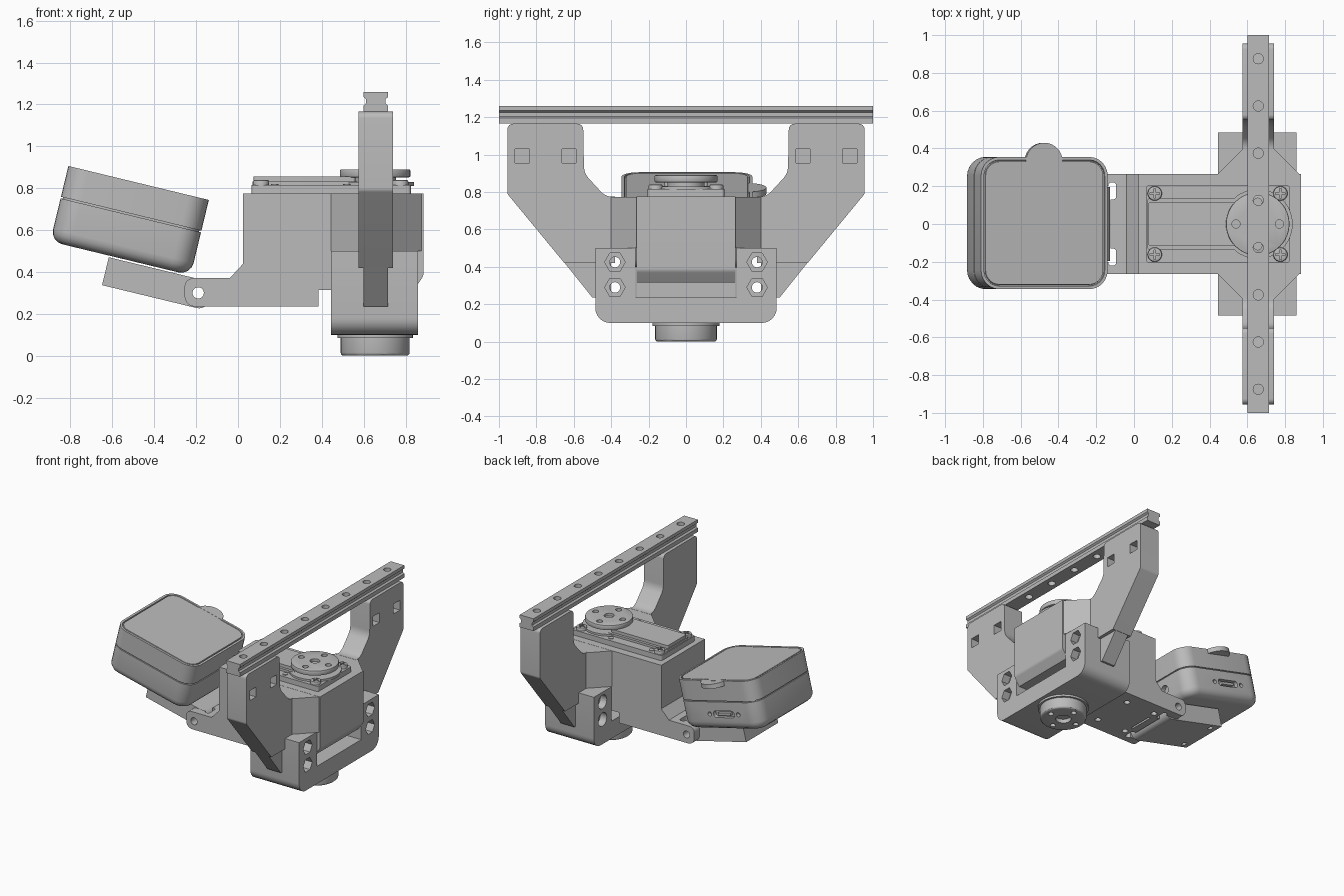
import bpy, bmesh, math
from mathutils import Vector, Matrix

if "Cube" in bpy.data.objects:
    bpy.data.objects.remove(bpy.data.objects["Cube"], do_unlink=True)

grey = bpy.data.materials.new("plain grey")
grey.use_nodes = True
grey.diffuse_color = (0.5, 0.5, 0.5, 1)
grey.node_tree.nodes["Principled BSDF"].inputs["Base Color"].default_value = (0.5, 0.5, 0.5, 1)

parts = []
TILT = math.radians(13.6)
CASE = Matrix.Translation((-0.518, 0.005, 0.645)) @ Matrix.Rotation(TILT, 4, 'Y')
HINGE = Matrix.Translation((-0.19, 0, 0.30)) @ Matrix.Rotation(TILT, 4, 'Y')


def fillet(points, steps=6):
    """Outline with circular corners; a point may carry a radius as third value."""
    out = []
    for i, p in enumerate(points):
        c = Vector(p[:2])
        if len(p) < 3:
            out.append(c)
            continue
        a = (Vector(points[i - 1][:2]) - c).normalized()
        b = (Vector(points[(i + 1) % len(points)][:2]) - c).normalized()
        half = a.angle(b) / 2
        t, w = p[2] / math.tan(half), math.sin(half)
        for k in range(steps + 1):
            s = k / steps
            q0, q1, q2 = (1 - s) ** 2, 2 * s * (1 - s) * w, s * s
            out.append((q0 * (c + a * t) + q1 * c + q2 * (c + b * t)) / (q0 + q1 + q2))
    return out


def prism(name, points, axis, lo, hi, frame=None, keep=True):
    """Extrude an outline along an axis."""
    lift = {'x': lambda p, w: (w, p[0], p[1]), 'y': lambda p, w: (p[0], w, p[1]),
            'z': lambda p, w: (p[0], p[1], w)}[axis]
    outline = fillet(points)
    bm = bmesh.new()
    low = [bm.verts.new(lift(p, lo)) for p in outline]
    high = [bm.verts.new(lift(p, hi)) for p in outline]
    bm.faces.new(low)
    bm.faces.new(high)
    for i in range(len(low)):
        bm.faces.new((low[i - 1], low[i], high[i], high[i - 1]))
    bmesh.ops.recalc_face_normals(bm, faces=bm.faces)
    mesh = bpy.data.meshes.new(name)
    bm.to_mesh(mesh)
    bm.free()
    mesh.materials.append(grey)
    ob = bpy.data.objects.new(name, mesh)
    bpy.context.collection.objects.link(ob)
    if frame:
        ob.matrix_world = frame
    if keep:
        parts.append(ob)
    return ob


def rect(u0, u1, v0, v1, r=0):
    corners = [(u0, v0), (u1, v0), (u1, v1), (u0, v1)]
    return [c + (r,) for c in corners] if r else corners


def ring(u, v, r, n=32, turn=0):
    return [(u + r * math.cos(turn + math.tau * i / n), v + r * math.sin(turn + math.tau * i / n))
            for i in range(n)]


def cut(targets, points, axis, lo, hi, frame=None):
    tool = prism("cutter", points, axis, lo, hi, frame, keep=False)
    tool.hide_render = True
    bpy.context.view_layer.update()
    for ob in targets:
        mod = ob.modifiers.new("cut", 'BOOLEAN')
        mod.operation, mod.solver, mod.object = 'DIFFERENCE', 'EXACT', tool
        bpy.context.view_layer.objects.active = ob
        bpy.ops.object.modifier_apply(modifier=mod.name)
    bpy.data.objects.remove(tool, do_unlink=True)


def soften(ob, width, pick, segments=4):
    """Bevel the edges chosen by a rule on their two end points."""
    bm = bmesh.new()
    bm.from_mesh(ob.data)
    edges = [e for e in bm.edges if pick(e.verts[0].co, e.verts[1].co)]
    bmesh.ops.bevel(bm, geom=edges, offset=width, segments=segments, profile=0.5, affect='EDGES')
    bm.to_mesh(ob.data)
    bm.free()


# Slide rail with side grooves and a row of holes
half_rail = [(0.058, 1.165), (0.058, 1.195), (0.046, 1.205), (0.046, 1.225), (0.058, 1.235), (0.058, 1.26)]
rail = prism("slide_rail", [(0.658 + u, v) for u, v in half_rail]
             + [(0.658 - u, v) for u, v in reversed(half_rail)], 'y', -1, 1)
for i in range(8):
    cut([rail], ring(0.658, -0.875 + 0.25 * i, 0.027, 20), 'z', 1.1, 1.3)

# Arms, their lower ribs, and hardware pockets
for s, side in ((-1, "front"), (1, "back")):
    top = [(0.55, 1.165, 0.03), (0.955, 1.165, 0.03), (0.955, 0.79, 0.03)]
    inner = [(0.38, 0.775), (0.43, 0.775, 0.08), (0.545, 0.9, 0.1)]
    arm = prism(side + "_arm", [(s * p[0],) + p[1:] for p in top + [(0.65, 0.42), (0.38, 0.42)] + inner],
                'x', 0.575, 0.74)
    prism(side + "_arm_rib", [(s * p[0], p[1]) for p in [(0.66, 0.435), (0.5, 0.235), (0.4, 0.235), (0.4, 0.435)]],
          'x', 0.60, 0.715)
    for y in (0.625, 0.875):
        cut([arm], rect(s * y - 0.038, s * y + 0.038, 0.955, 1.03), 'x', 0.65, 0.8)

# Cradle with hex pockets and round counterbores
cradle = prism("cradle", [(-0.485, 0.1, 0.08), (0.485, 0.1, 0.08), (0.485, 0.5), (0.27, 0.5), (0.27, 0.235),
                          (-0.27, 0.235), (-0.27, 0.5), (-0.485, 0.5)], 'x', 0.445, 0.86)
for y in (-0.38, 0.38):
    for z in (0.29, 0.425):
        cut([cradle], ring(y, z, 0.028, 20), 'x', 0.4, 0.9)
        cut([cradle], ring(y, z, 0.055, 6), 'x', 0.8, 0.9)
        cut([cradle], ring(y, z, 0.052, 24), 'x', 0.4, 0.5)

# Main housing with hinge fork
housing = prism("housing", [(-0.255, 0.235, 0.05), (0.385, 0.235), (0.385, 0.315), (0.84, 0.315), (0.885, 0.38, 0.04),
                            (0.885, 0.775), (0.025, 0.775), (0.025, 0.44), (-0.04, 0.37), (-0.255, 0.37, 0.04)],
                'y', -0.265, 0.265)
cut([housing], rect(-0.3, -0.125, -0.2, 0.2), 'z', 0.1, 0.5)
for s in (-1, 1):
    cut([housing], rect(-0.135, -0.095, s * 0.175 - 0.045, s * 0.175 + 0.045, 0.015), 'z', 0.1, 0.5)
    for x in (-0.05, 0.2):
        cut([housing], ring(x, s * 0.16, 0.022, 16), 'z', 0.2, 0.27)
cut([housing], rect(-0.07, -0.055, -0.1, 0.1), 'z', 0.2, 0.25)

# Gussets between housing and arms
gusset = [(0.445, -0.265), (0.58, -0.4), (0.74, -0.4), (0.885, -0.255)]
prism("arm_gussets", gusset + [(x, -y) for x, y in reversed(gusset)], 'z', 0.5, 0.774)

# Tilted tray on the hinge
tray = prism("tilt_tray", [(-0.455, -0.072), (0.06, -0.072, 0.05), (0.06, 0.065, 0.05), (-0.455, 0.065)],
             'y', -0.195, 0.195, HINGE)
for y in (-0.145, 0.145):
    cut([tray], ring(-0.39, y, 0.02, 16), 'z', -0.1, -0.03, HINGE)
cut([housing, tray], ring(-0.19, 0.30, 0.027, 24), 'y', -0.5, 0.5)

# Tilted case: lower shell, seam core, lid with rim groove and tab
shell = prism("case_shell", rect(-0.345, 0.345, -0.35, 0.35, 0.1), 'z', -0.185, 0.026, CASE)
soften(shell, 0.06, lambda a, b: max(a.z, b.z) < -0.18)
prism("case_seam", rect(-0.335, 0.335, -0.34, 0.34, 0.09), 'z', 0.0, 0.06, CASE)
lid = prism("case_lid", rect(-0.345, 0.345, -0.35, 0.35, 0.1), 'z', 0.034, 0.185, CASE)
bm = bmesh.new()
bm.from_mesh(lid.data)
face = max(bm.faces, key=lambda f: f.calc_center_median().z)
for thick, depth in ((0.016, 0), (0.002, -0.01), (0.005, 0), (0.002, 0.01)):
    bmesh.ops.inset_region(bm, faces=[face], thickness=thick, depth=depth)
bm.to_mesh(lid.data)
bm.free()
prism("lid_tab", ring(0, 0.325, 0.1), 'z', 0.15, 0.184, CASE)

# Case sockets
cut([shell], rect(-0.13, 0.05, -0.09, -0.04, 0.02), 'y', 0.32, 0.4, CASE)
prism("socket_tongue", rect(-0.095, 0.015, -0.075, -0.055), 'y', 0.31, 0.347, CASE)
for x in (-0.165, 0.085):
    cut([shell], ring(x, -0.065, 0.016, 16), 'y', 0.32, 0.4, CASE)
cut([shell], ring(0.1, -0.06, 0.036, 24), 'x', 0.31, 0.4, CASE)

# Servo top: plate, raised cover, screws
prism("servo_plate", rect(0.065, 0.825, -0.205, 0.205, 0.015), 'z', 0.77, 0.815)
prism("servo_cover", rect(0.075, 0.56, -0.115, 0.115, 0.012), 'z', 0.81, 0.855)
prism("servo_cover_edge", rect(0.07, 0.57, -0.135, 0.135, 0.012), 'z', 0.81, 0.832)
prism("horn_seat", ring(0.655, 0, 0.185, 48), 'z', 0.81, 0.83)
for x in (0.11, 0.775):
    for y in (-0.162, 0.162):
        screw = prism("servo_screw", ring(x, y, 0.038, 24), 'z', 0.8, 0.84)
        soften(screw, 0.008, lambda a, b: min(a.z, b.z) > 0.835, 2)
        cut([screw], rect(x - 0.025, x + 0.025, y - 0.005, y + 0.005), 'z', 0.825, 0.86)
        cut([screw], rect(x - 0.005, x + 0.005, y - 0.025, y + 0.025), 'z', 0.825, 0.86)
for x in (0.175, 0.52):
    for y in (-0.168, 0.168):
        prism("servo_rivet", ring(x, y, 0.018, 16), 'z', 0.8, 0.82)

# Round horns above and below the servo
prism("upper_horn_neck", ring(0.655, 0, 0.1), 'z', 0.8, 0.86)
upper = prism("upper_horn", ring(0.655, 0, 0.168, 48), 'z', 0.852, 0.89)
prism("lower_horn_collar", ring(0.655, 0, 0.18, 48), 'z', 0.084, 0.11)
lower = prism("lower_horn", ring(0.655, 0, 0.165, 48), 'z', 0, 0.09)
soften(upper, 0.006, lambda a, b: abs(a.z - b.z) < 0.001, 2)
soften(lower, 0.015, lambda a, b: max(a.z, b.z) < 0.001, 3)
for x, y in ring(0.655, 0, 0.115, 4):
    cut([upper], ring(x, y, 0.022, 16), 'z', 0.87, 0.9)
    cut([lower], ring(x, y, 0.02, 16), 'z', -0.1, 0.03)
cut([upper], ring(0.655, 0, 0.035, 20), 'z', 0.87, 0.9)
cut([lower], ring(0.655, 0, 0.055, 24), 'z', -0.1, 0.03)

# Smooth round surfaces, keep hard edges
bpy.ops.object.select_all(action='DESELECT')
for ob in parts:
    ob.select_set(True)
bpy.context.view_layer.objects.active = parts[0]
bpy.ops.object.shade_smooth_by_angle(angle=math.radians(30))
